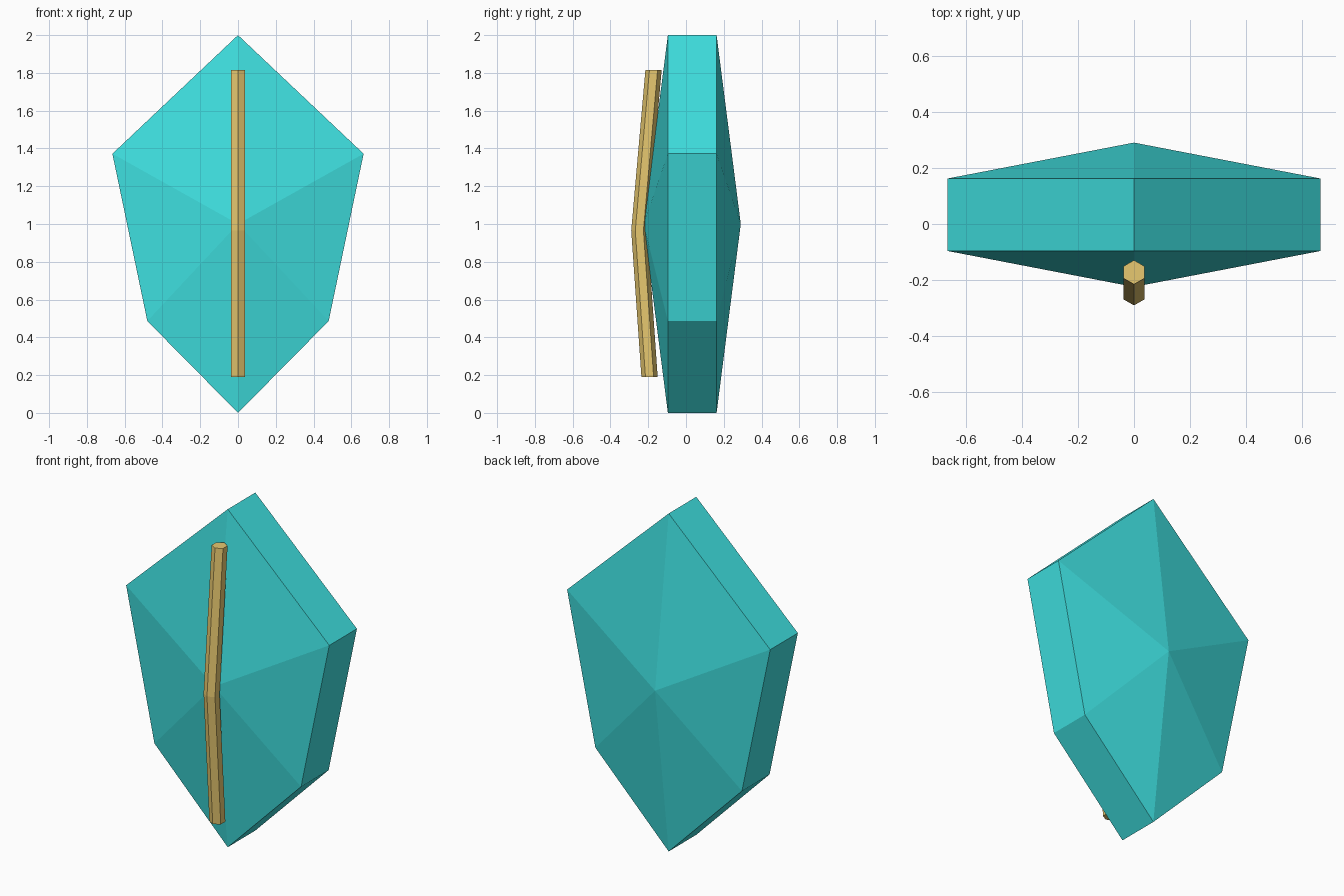
import bpy, bmesh
from math import cos, sin, radians

if "Cube" in bpy.data.objects:
    bpy.data.objects.remove(bpy.data.objects["Cube"])


def material(name, color):
    mat = bpy.data.materials.new(name)
    mat.diffuse_color = (*color, 1)
    mat.use_nodes = True
    mat.node_tree.nodes["Principled BSDF"].inputs["Base Color"].default_value = mat.diffuse_color
    return mat


def loft(name, rings, mat, tips=None):
    """Bridge equal rings of points; close ends flat or with a pair of tip points."""
    bm = bmesh.new()
    loops = [[bm.verts.new(p) for p in ring] for ring in rings]
    n = len(loops[0])
    for a, b in zip(loops, loops[1:]):
        for i in range(n):
            j = (i + 1) % n
            bm.faces.new((a[i], a[j], b[j], b[i]))
    for k, end in enumerate((loops[0], loops[-1])):
        if tips:
            tip = bm.verts.new(tips[k])
            for i in range(n):
                bm.faces.new((end[i], end[(i + 1) % n], tip))
        else:
            bm.faces.new(end)
    bmesh.ops.recalc_face_normals(bm, faces=bm.faces)
    mesh = bpy.data.meshes.new(name)
    bm.to_mesh(mesh)
    bm.free()
    mesh.materials.append(mat)
    obj = bpy.data.objects.new(name, mesh)
    bpy.context.collection.objects.link(obj)
    return obj


teal = material("teal", (0.05, 0.75, 0.75))
gold = material("gold", (0.80, 0.58, 0.16))

# Crystal: six-sided outline with a thick rim and a peaked front and back
outline = [(0, 2), (0.665, 1.372), (0.48, 0.486), (0, 0), (-0.48, 0.486), (-0.665, 1.372)]
rim = [[(x, y, z) for x, z in outline] for y in (-0.096, 0.162)]
loft("crystal_body", rim, teal, tips=[(0, -0.224, 1.0), (0, 0.29, 1.0)])

# Ridge rod: hexagonal rod bent over the front peak, with level ends
r = 0.043
path = [(-0.193, 0.19), (-0.247, 0.965), (-0.172, 1.815)]
rod = [[(r * sin(radians(a)), y + r * cos(radians(a)), z) for a in range(0, 360, 60)]
       for y, z in path]
loft("ridge_rod", rod, gold)
